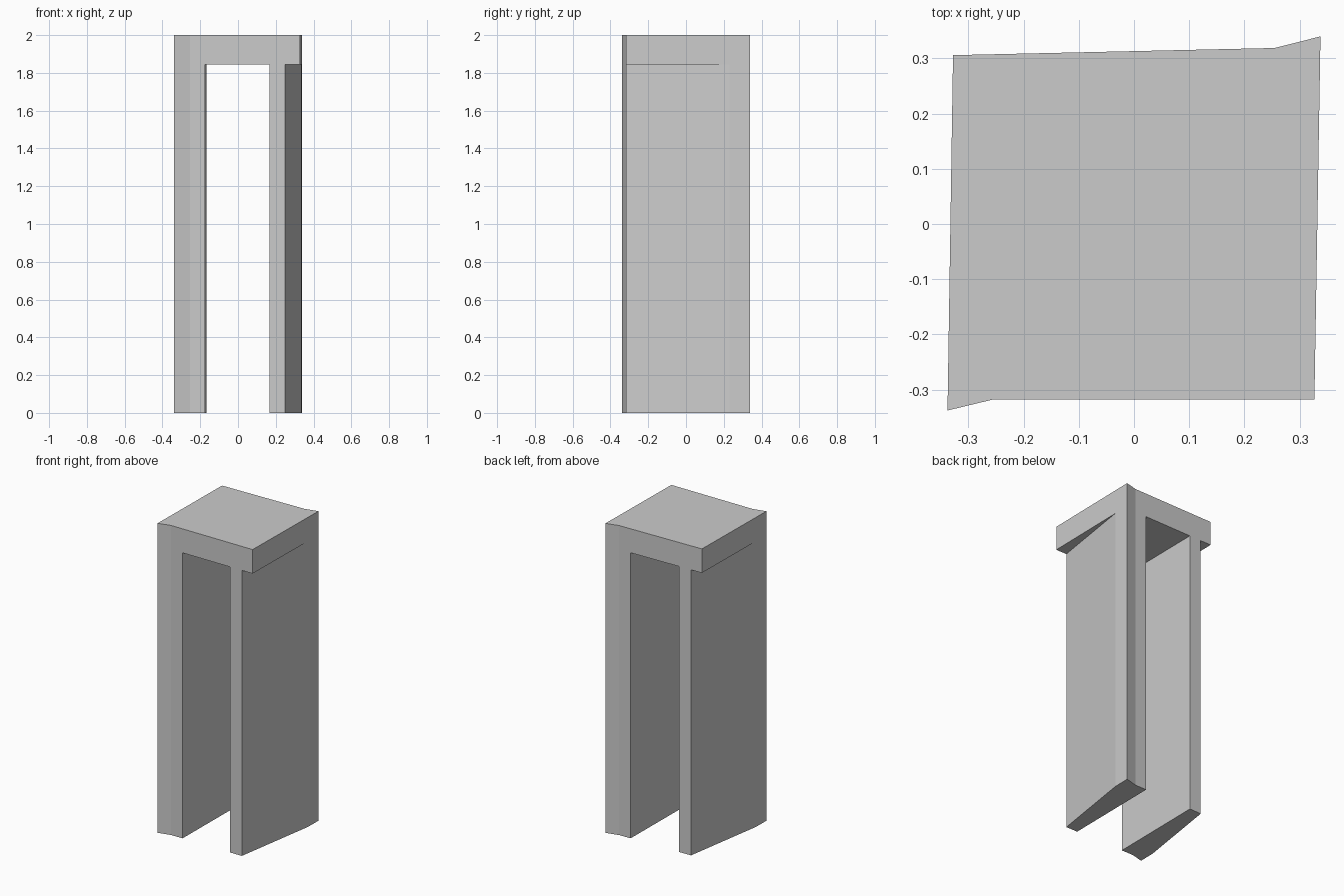
import bpy, bmesh

if "Cube" in bpy.data.objects:
    bpy.data.objects.remove(bpy.data.objects["Cube"])


def prism(name, outline, z0, z1):
    """Extrude a plan outline between two heights."""
    bm = bmesh.new()
    base = bm.faces.new([bm.verts.new((x, y, z0)) for x, y in outline])
    top = bmesh.ops.extrude_face_region(bm, geom=[base])["geom"]
    bmesh.ops.translate(bm, vec=(0, 0, z1 - z0),
                        verts=[v for v in top if isinstance(v, bmesh.types.BMVert)])
    bmesh.ops.recalc_face_normals(bm, faces=bm.faces)
    mesh = bpy.data.meshes.new(name)
    bm.to_mesh(mesh)
    bm.free()
    ob = bpy.data.objects.new(name, mesh)
    bpy.context.collection.objects.link(ob)
    return ob


def extend(a, b, ya, yb):
    """Points at heights ya and yb on the plan line through a and b."""
    s = (b[0] - a[0]) / (b[1] - a[1])
    return (a[0] + s * (ya - a[1]), ya), (a[0] + s * (yb - a[1]), yb)


def turned(points):
    """Half turn about the centre."""
    return [(-x, -y) for x, y in points]


SLAB_Z = 1.845

# Solid block with the slightly skewed plan of the top slab
outline = [(-0.338, -0.338), (-0.255, -0.318), (0.327, -0.318),
           (0.338, 0.340), (0.255, 0.319), (-0.328, 0.306)]
arch = prism("arch", outline, 0, 2)

# Opening between the two legs
p, q = extend((0.167, -0.318), (0.174, 0.318), -0.5, 0.5)
opening = [p, q] + turned([p, q])

# Tapered recess beneath the slab on the outside of each leg
p, q = extend((0.250, -0.318), (0.336, 0.230), -0.5, 0.5)
recess = [p, (0.6, -0.5), (0.6, 0.5), q]

cutters = [prism("opening_cutter", opening, -0.2, SLAB_Z),
           prism("right_recess_cutter", recess, -0.2, SLAB_Z),
           prism("left_recess_cutter", turned(recess), -0.2, SLAB_Z)]
for cutter in cutters:
    cutter.hide_render = True
    mod = arch.modifiers.new(cutter.name, "BOOLEAN")
    mod.operation = "DIFFERENCE"
    mod.solver = "EXACT"
    mod.object = cutter

# Bake the cuts and drop the helpers
bpy.context.view_layer.objects.active = arch
arch.select_set(True)
for mod in list(arch.modifiers):
    bpy.ops.object.modifier_apply(modifier=mod.name)
for cutter in cutters:
    bpy.data.objects.remove(cutter)
